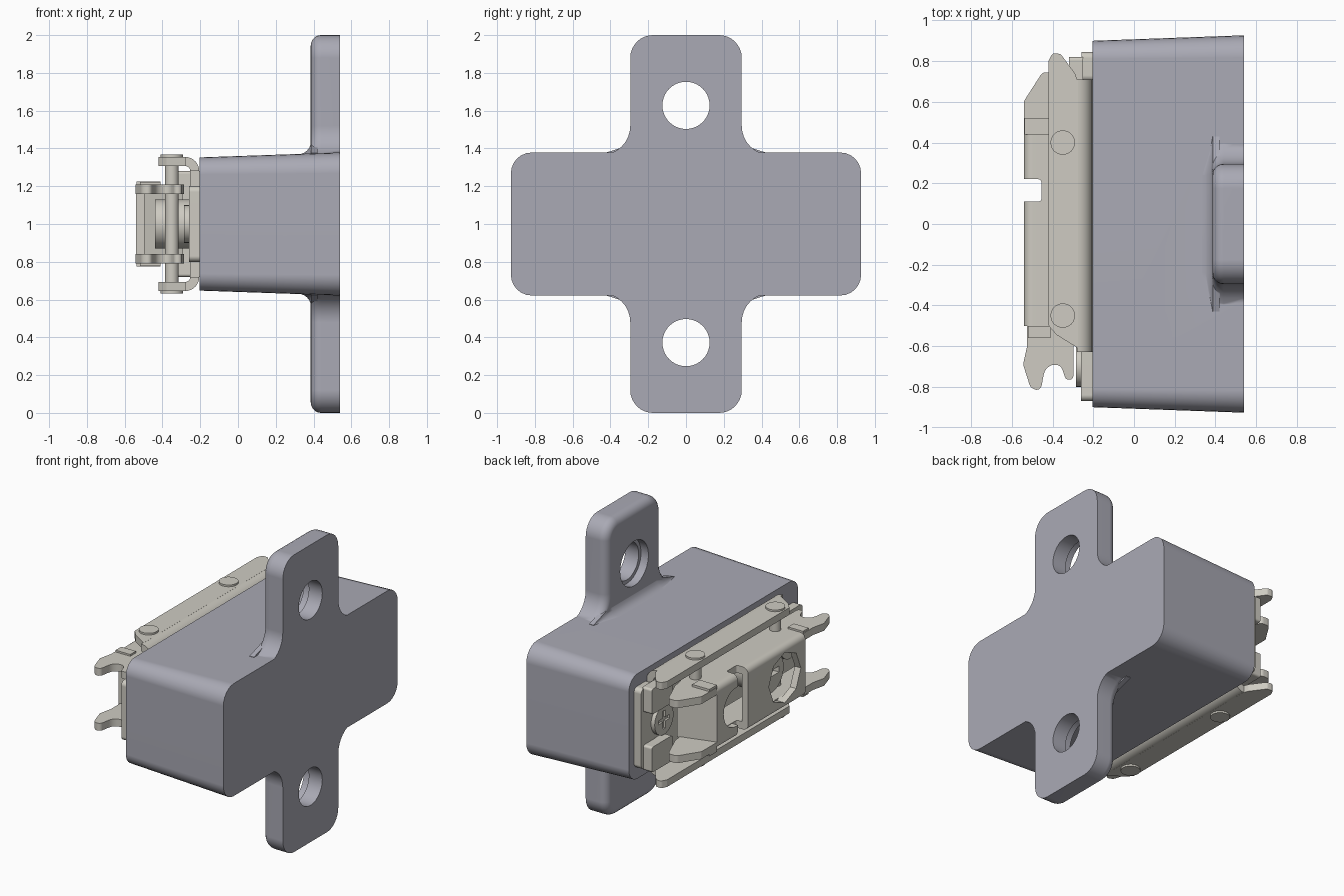
import bpy, bmesh, math
from mathutils import Vector

if "Cube" in bpy.data.objects:
    bpy.data.objects.remove(bpy.data.objects["Cube"])


def material(name, col):
    m = bpy.data.materials.new(name)
    m.diffuse_color = (*col, 1)
    m.use_nodes = True
    m.node_tree.nodes["Principled BSDF"].inputs["Base Color"].default_value = m.diffuse_color
    return m


GREY = material("grey_plastic", (0.40, 0.40, 0.46))
STEEL = material("nickel", (0.62, 0.60, 0.54))


def fillet(pts, n=6):
    """Round each corner (u, v, radius) of a closed outline."""
    out = []
    for i, (u, v, r) in enumerate(pts):
        p = Vector((u, v))
        if r <= 0:
            out.append((u, v))
            continue
        a = (Vector(pts[i - 1][:2]) - p).normalized()
        b = (Vector(pts[(i + 1) % len(pts)][:2]) - p).normalized()
        half = a.angle(b) / 2
        c = p + (a + b).normalized() * (r / math.sin(half))
        s, e = p + a * (r / math.tan(half)) - c, p + b * (r / math.tan(half)) - c
        a0 = math.atan2(s.y, s.x)
        da = (math.atan2(e.y, e.x) - a0 + math.pi) % (2 * math.pi) - math.pi
        for k in range(n + 1):
            t = a0 + da * k / n
            out.append((c.x + r * math.cos(t), c.y + r * math.sin(t)))
    return out


def place(pts, axis, d):
    f = {'x': lambda u, v: (d, u, v), 'y': lambda u, v: (u, d, v), 'z': lambda u, v: (u, v, d)}[axis]
    return [f(*p[:2]) for p in pts]


def loft(name, rings, mat=STEEL):
    """Closed solid through matching rings; z is measured from mid height."""
    bm = bmesh.new()
    vs = [[bm.verts.new((x, y, z + 1)) for x, y, z in r] for r in rings]
    n = len(vs[0])
    for a, b in zip(vs, vs[1:]):
        for i in range(n):
            j = (i + 1) % n
            bm.faces.new((a[i], a[j], b[j], b[i]))
    bm.faces.new(vs[0][::-1])
    bm.faces.new(vs[-1])
    bmesh.ops.recalc_face_normals(bm, faces=bm.faces)
    me = bpy.data.meshes.new(name)
    bm.to_mesh(me)
    bm.free()
    me.materials.append(mat)
    ob = bpy.data.objects.new(name, me)
    bpy.context.collection.objects.link(ob)
    return ob


def prism(name, pts, axis, a, b, mat=STEEL):
    return loft(name, [place(pts, axis, a), place(pts, axis, b)], mat)


def rect(u0, u1, v0, v1, r=0.0):
    return fillet([(u0, v0, r), (u1, v0, r), (u1, v1, r), (u0, v1, r)])


def circle(u, v, r, n=40):
    return [(u + r * math.cos(2 * math.pi * k / n), v + r * math.sin(2 * math.pi * k / n)) for k in range(n)]


def boolean(ob, tool, op='DIFFERENCE'):
    tool.hide_render = True
    m = ob.modifiers.new("bool", 'BOOLEAN')
    m.object, m.operation, m.solver = tool, op, 'EXACT'
    bpy.context.view_layer.objects.active = ob
    bpy.ops.object.modifier_apply(modifier=m.name)
    bpy.data.objects.remove(tool)


# Tapered housing block
body = loft("housing", [place(rect(-.90, .90, -.3525, .3525, .09), 'x', -.205),
                        place(rect(-.927, .927, -.3785, .3785, .11), 'x', .54)], GREY)


# Mounting flange: two rounded ears flaring into the housing
def flange_outline(i):
    w, q = .295 - i, .365
    quarter = [(.6, .25, 0), (.6, q, 0), (w, q, .155), (w, 1 - i, .12 - i)]
    left = [(-u, v, r) for u, v, r in quarter[::-1]]
    top = quarter + left
    return fillet(top + [(-u, -v, r) for u, v, r in top], 8)


rings = [place(flange_outline(0), 'x', .54)]
for k in range(6):
    t = math.pi / 2 * k / 5
    rings.append(place(flange_outline(.055 * (1 - math.cos(t))), 'x', .44 - .055 * math.sin(t)))
boolean(body, loft("flange", rings, GREY), 'UNION')

# Blend between ear fronts and housing
for s in (1, -1):
    rings = []
    for y, k in ((-.43, .1), (-.33, .55), (-.24, 1), (.24, 1), (.33, .55), (.43, .1)):
        cx, cz = .387 - .07 * k, .369 + .07 * k
        sec = [(.42, .3), (.42, cz)]
        sec += [(cx + .07 * k * math.cos(t), cz - .07 * k * math.sin(t))
                for t in (math.pi / 2 * j / 6 for j in range(7))]
        sec += [(cx, .3)]
        rings.append(place([(u, s * v) for u, v in sec], 'y', y))
    boolean(body, loft("blend", rings, GREY), 'UNION')

# Counterbored screw holes
for z in (.628, -.628):
    boolean(body, prism("hole", circle(0, z, .125), 'x', .3, .6))
    boolean(body, prism("counterbore", circle(0, z, .15), 'x', .3, .44))

# Base of the clip with end blocks and screw heads
prism("base_plate", rect(-.62, .71, -.28, .28), 'x', -.255, -.203)
prism("base_end_low", rect(-.87, -.6, -.2, .2, .03), 'x', -.26, -.203)
prism("base_end_high", rect(.7, .845, -.27, .27, .03), 'x', -.258, -.203)
for s in (1, -1):
    a, b = sorted((s * .11, s * .28))
    prism("end_block", rect(.6, .82, a, b, .015), 'x', -.32, -.25)
for y in (-.70, .64):
    head = prism("screw_head", circle(y, 0, .10, 32), 'x', -.285, -.25)
    boolean(head, prism("slot", rect(y - .06, y + .06, -.013, .013), 'x', -.3, -.27))
    boolean(head, prism("slot", rect(y - .013, y + .013, -.06, .06), 'x', -.3, -.27))

# Outer rails: flat cheek plus rolled edge, mirrored up and down
cheek = fillet([(-.42, -.50, .02), (-.42, .80, .01), (-.40, .84, .02), (-.36, .835, .02),
                (-.29, .74, .03), (-.28, .71, 0), (-.275, .71, 0), (-.275, -.61, 0), (-.38, -.545, .03)], 4)
arc = [math.pi / 2 * k / 8 for k in range(9)]
roll = [(-.28 + .075 * math.sin(t), .28 + .075 * math.cos(t)) for t in arc]
roll += [(-.28 + .027 * math.sin(t), .28 + .027 * math.cos(t)) for t in arc[::-1]]
for s in (1, -1):
    prism("outer_rail", cheek, 'z', s * .307, s * .355)
    prism("rail_bend", [(u, s * v) for u, v in roll], 'y', -.63, .71)

# Inner arm: side plates with pointed jaws at one end and hooks at the other
side = fillet([(-.48, -.50, 0), (-.525, -.50, 0), (-.525, -.60, .03), (-.545, -.69, .03),
               (-.51, -.80, .03), (-.46, -.83, .025), (-.435, -.69, .06), (-.36, -.69, .04),
               (-.335, -.765, .02), (-.298, -.765, .018), (-.298, -.60, .04), (-.285, -.50, 0),
               (-.285, .40, 0), (-.32, .58, .05), (-.39, .745, .03), (-.45, .745, .03),
               (-.54, .605, .02), (-.54, .44, 0), (-.48, .44, 0)], 4)
NOTCH = rect(-.6, -.455, .11, .22, .015)
for s in (1, -1):
    plate = prism("arm_side", side, 'z', s * .16, s * .21)
    boolean(plate, prism("notch", NOTCH, 'z', -.3, .3))
    prism("jaw_ledge", rect(-.538, -.41, .44, .52), 'z', s * .20, s * .225)
    prism("hook_ledge", rect(-.52, -.41, -.56, -.50), 'z', s * .20, s * .222)

# Inner arm: web joining the sides, with keyhole and round opening
web = prism("arm_web", fillet([(-.478, .21, 0), (-.54, .21, .04), (-.54, -.21, .04), (-.478, -.21, 0),
                               (-.478, -.16, 0), (-.495, -.16, 0), (-.495, .16, 0), (-.478, .16, 0)]),
            'y', -.50, .44)
boolean(web, prism("notch", NOTCH, 'z', -.3, .3))
boolean(web, prism("round_hole", circle(.24, 0, .13), 'x', -.6, -.45))
boolean(web, prism("eight_sided_hole", circle(-.28, 0, .17, 8), 'x', -.6, -.45))

# Cross wall at the jaw end and adjusting cam behind the opening
prism("cross_wall", [(-.535, .44), (-.50, .40), (-.29, .46), (-.29, .51)], 'z', -.165, .165)
cam = prism("adjusting_cam", circle(-.28, 0, .13, 32), 'x', -.44, -.25)
boolean(cam, prism("cam_slot", rect(-.36, -.20, -.02, .02), 'x', -.5, -.40))

# Rivets through rails and arm
for y in (.40, -.45):
    prism("rivet_shaft", circle(-.35, y, .036, 24), 'z', -.34, .34)
    for s in (1, -1):
        prism("rivet_head", circle(-.35, y, .06, 32), 'z', s * .345, s * .367)

# Smooth rounded surfaces, keep hard edges
for ob in bpy.context.collection.objects:
    bpy.ops.object.select_all(action='DESELECT')
    ob.select_set(True)
    bpy.context.view_layer.objects.active = ob
    bpy.ops.object.shade_smooth_by_angle(angle=math.radians(32))
    ob.modifiers.new("even_shading", 'WEIGHTED_NORMAL').keep_sharp = True
